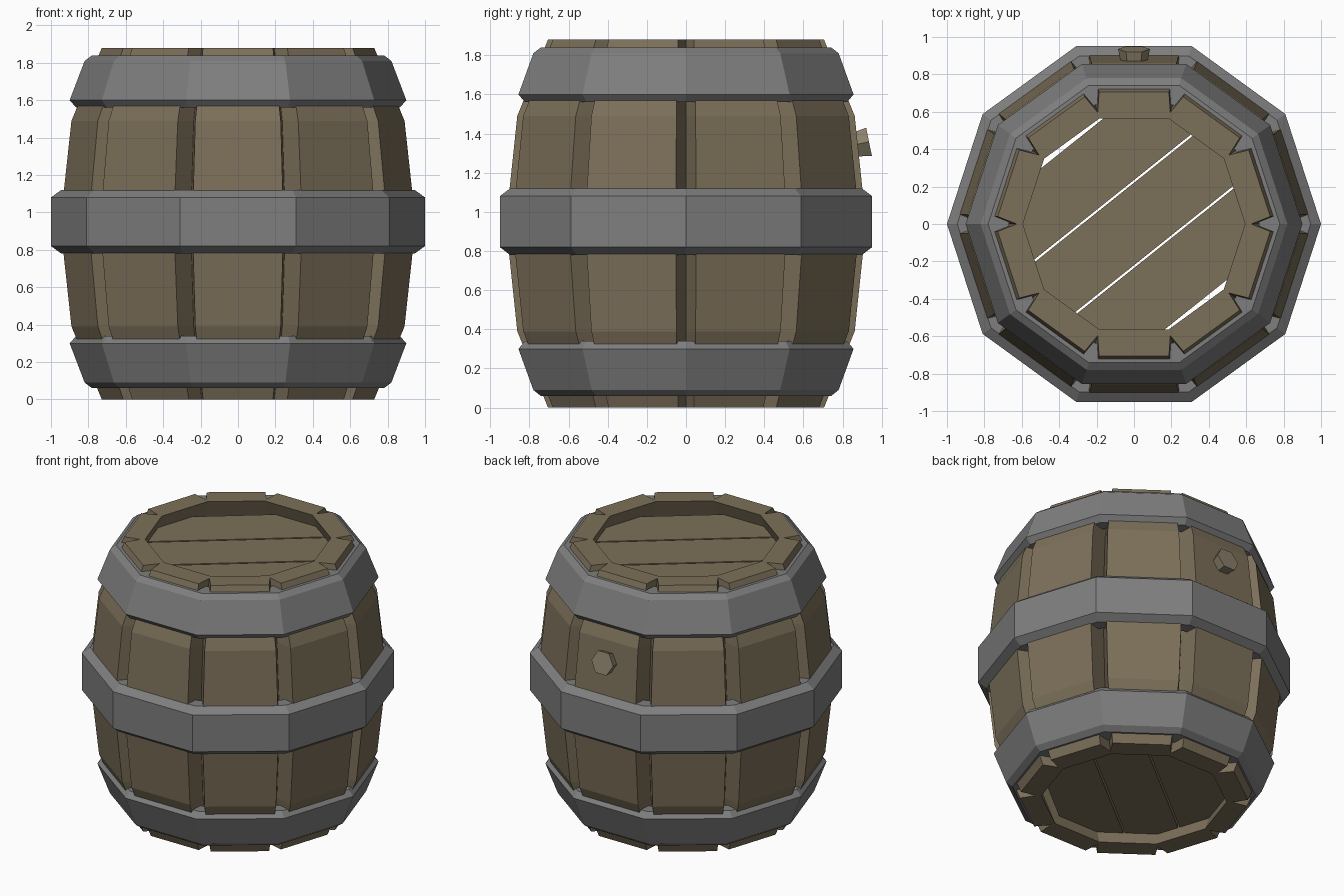
import bpy, bmesh
from math import sin, cos, tan, pi, radians
from mathutils import Matrix, Vector

if "Cube" in bpy.data.objects:
    bpy.data.objects.remove(bpy.data.objects["Cube"])

SIDES = 10
STEP = 2 * pi / SIDES
HALF = STEP / 2


def material(name, rgb):
    m = bpy.data.materials.new(name)
    m.diffuse_color = (*rgb, 1)
    m.use_nodes = True
    m.node_tree.nodes["Principled BSDF"].inputs["Base Color"].default_value = m.diffuse_color
    return m


WOOD = material("wood", (0.20, 0.16, 0.10))
PEG = material("light_wood", (0.26, 0.22, 0.15))
IRON = material("iron", (0.21, 0.21, 0.21))


def finish(bm, name, mat):
    bmesh.ops.recalc_face_normals(bm, faces=bm.faces)
    me = bpy.data.meshes.new(name)
    bm.to_mesh(me)
    bm.free()
    me.materials.append(mat)
    ob = bpy.data.objects.new(name, me)
    bpy.context.collection.objects.link(ob)
    return ob


def loft(name, rings, mat):
    """Join a closed cycle of rings into a flat-faced solid."""
    bm = bmesh.new()
    rows = [[bm.verts.new(p) for p in ring] for ring in rings]
    n = len(rows[0])
    for a, b in zip(rows, rows[1:] + rows[:1]):
        for i in range(n):
            j = (i + 1) % n
            bm.faces.new((a[i], a[j], b[j], b[i]))
    return finish(bm, name, mat)


def decagon(r, z):
    return [(r * cos(k * STEP), r * sin(k * STEP), z) for k in range(SIDES)]


def stave_ring(apothem, z, notch):
    """Ten flat staves; the point between two staves sits at radius notch."""
    pts = []
    for k in range(SIDES):
        a = k * STEP
        pts.append((notch * cos(a), notch * sin(a), z))
        c = a + HALF
        for t in (-0.265, 0.265):
            pts.append((apothem * (cos(c) - t * sin(c)),
                        apothem * (sin(c) + t * cos(c)), z))
    return pts


# Barrel wall: outside with V grooves, plain decagon inside
outer = [(0.705, 0), (0.862, 0.39), (0.92, 0.94), (0.862, 1.49), (0.705, 1.88)]
inner = [(0.565, 1.88), (0.70, 1.49), (0.75, 0.94), (0.70, 0.39), (0.565, 0)]
loft("staves",
     [stave_ring(a, z, a * 0.89) for a, z in outer] +
     [stave_ring(a, z, a / cos(HALF)) for a, z in inner], WOOD)

# Iron hoops: (radius, height) cross-sections, the end hoops mirror each other
middle = [(0.86, 0.78), (0.945, 0.78), (1.0, 0.82), (1.0, 1.08), (0.945, 1.12), (0.86, 1.12)]
end = [(0.78, 1.56), (0.865, 1.56), (0.90, 1.60), (0.82, 1.81), (0.78, 1.84), (0.67, 1.84)]
loft("middle_hoop", [decagon(r, z) for r, z in middle], IRON)
loft("top_hoop", [decagon(r, z) for r, z in end], IRON)
loft("bottom_hoop", [decagon(r, 1.90 - z) for r, z in end], IRON)

# Lids: three planks each, cut from a decagonal disc with narrow gaps
ang = radians(38.6)
normal = Vector((-sin(ang), cos(ang), 0))
for lid, z0 in (("top", 1.735), ("bottom", 0.09)):
    for i, (lo, hi) in enumerate([(-0.543, -0.184), (-0.172, 0.172), (0.184, 0.543)]):
        bm = bmesh.new()
        low = [bm.verts.new(p) for p in decagon(0.625, z0)]
        high = [bm.verts.new(p) for p in decagon(0.625, z0 + 0.055)]
        bm.faces.new(low)
        bm.faces.new(high)
        for k in range(SIDES):
            j = (k + 1) % SIDES
            bm.faces.new((low[k], low[j], high[j], high[k]))
        for d, n in ((lo, -normal), (hi, normal)):
            geom = bm.verts[:] + bm.edges[:] + bm.faces[:]
            bmesh.ops.bisect_plane(bm, geom=geom, plane_co=normal * d,
                                   plane_no=n, clear_outer=True)
            rim = [e for e in bm.edges if e.is_boundary]
            bmesh.ops.holes_fill(bm, edges=rim, sides=0)
        finish(bm, f"{lid}_lid_plank_{i + 1}", WOOD)

# Tapered hexagonal bung at the back, tilted slightly upward
bm = bmesh.new()
bmesh.ops.create_cone(bm, cap_ends=True, segments=6, radius1=0.062, radius2=0.085, depth=0.12)
axis = Vector((0, cos(radians(11.5)), sin(radians(11.5))))
side = Vector((1, 0, 0))
up = axis.cross(side)
rot = Matrix((side, up, axis)).transposed().to_4x4()
# put a corner of the hexagon on the x axis
first = max((v.co for v in bm.verts), key=lambda c: c.x)
if abs(first.y) > 0.01:
    rot = rot @ Matrix.Rotation(pi / 6, 4, 'Z')
bm.transform(Matrix.Translation(Vector((0, 0.935, 1.358)) - axis * 0.06) @ rot)
finish(bm, "bung", PEG)
